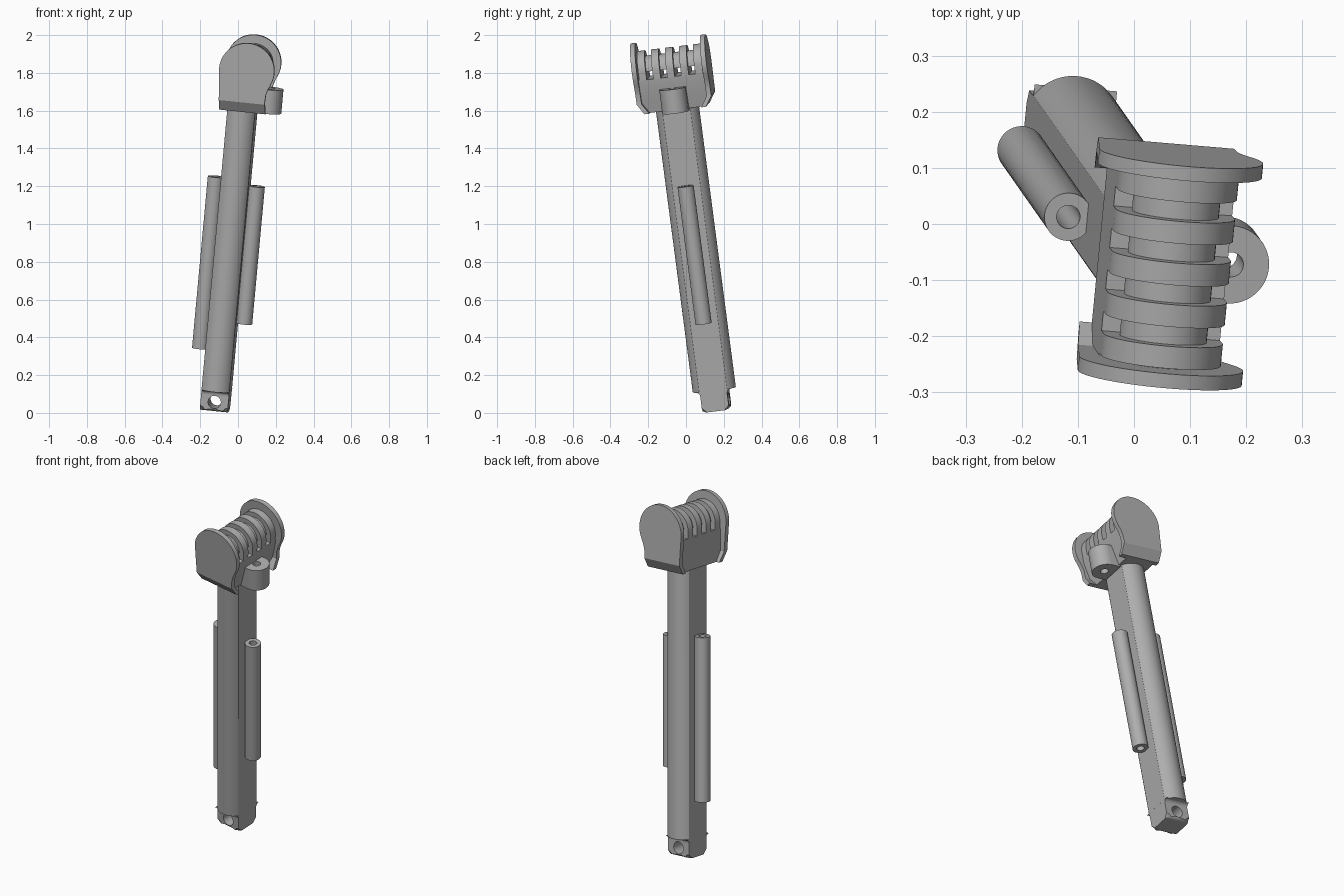
import bpy, bmesh
from math import sin, cos, radians
from mathutils import Matrix, Vector

cube = bpy.data.objects.get("Cube")
if cube:
    bpy.data.objects.remove(cube)

# Tilted frame: u across, v front to back, w along the shaft
W = Vector((0.092, -0.131, 1)).normalized()
V = W.cross(Vector((1, -0.085, -0.1))).normalized()
U = V.cross(W)
FRAME = Matrix((U, V, W)).transposed().to_4x4()
FRAME.translation = (-0.124, 0.166, 0)

grey = bpy.data.materials.new("plain grey")
grey.use_nodes = True
COLOUR = (0.42, 0.42, 0.42, 1)
grey.diffuse_color = COLOUR
grey.node_tree.nodes["Principled BSDF"].inputs["Base Color"].default_value = COLOUR

PLANES = {
    "uv": lambda a, b, t: (a, b, t),
    "uw": lambda a, b, t: (a, t, b),
    "vw": lambda a, b, t: (t, a, b),
}


def arc(cx, cy, r, start, end, n=24):
    steps = [radians(start + (end - start) * i / n) for i in range(n + 1)]
    return [(cx + r * cos(a), cy + r * sin(a)) for a in steps]


def circle(cx, cy, r, n=40):
    return arc(cx, cy, r, 0, 360, n)[:-1]


def prism(name, plane, loops, lo, hi, edit=None):
    """Extrude a flat outline (later loops are holes) from lo to hi."""
    curve = bpy.data.curves.new(name, "CURVE")
    curve.dimensions = "2D"
    curve.fill_mode = "BOTH"
    curve.extrude = (hi - lo) / 2
    for loop in loops:
        spline = curve.splines.new("POLY")
        spline.points.add(len(loop) - 1)
        for point, (a, b) in zip(spline.points, loop):
            point.co = (a, b, 0, 1)
        spline.use_cyclic_u = True
    temp = bpy.data.objects.new(name, curve)
    bpy.context.collection.objects.link(temp)
    graph = bpy.context.evaluated_depsgraph_get()
    mesh = bpy.data.meshes.new_from_object(temp.evaluated_get(graph))
    bpy.data.objects.remove(temp)
    bpy.data.curves.remove(curve)

    bm = bmesh.new()
    bm.from_mesh(mesh)
    bmesh.ops.remove_doubles(bm, verts=bm.verts, dist=1e-5)
    for v in bm.verts:
        v.co = PLANES[plane](v.co.x, v.co.y, v.co.z + (lo + hi) / 2)
    if edit:
        edit(bm)
    bmesh.ops.recalc_face_normals(bm, faces=bm.faces)
    bm.to_mesh(mesh)
    bm.free()
    mesh.name = name
    mesh.materials.clear()
    mesh.materials.append(grey)
    obj = bpy.data.objects.new(name, mesh)
    bpy.context.collection.objects.link(obj)
    obj.matrix_world = FRAME
    bpy.ops.object.select_all(action="DESELECT")
    obj.select_set(True)
    bpy.context.view_layer.objects.active = obj
    bpy.ops.object.shade_smooth_by_angle(angle=radians(25))
    return obj


def bend_bottom(bm):
    """Turn the lower edge of the head inward, below a crease."""
    crease, bottom = 1.69, 1.635
    geom = bm.verts[:] + bm.edges[:] + bm.faces[:]
    bmesh.ops.bisect_plane(bm, geom=geom, plane_co=(0, 0, crease), plane_no=(0, 0, 1))
    for v in bm.verts:
        if v.co.z < crease:
            shift = 0.035 * (crease - v.co.z) / (crease - bottom)
            v.co.y += -shift if v.co.y > 0 else shift


def round_foot(bm):
    edges = [e for e in bm.edges if all(v.co.z < 0.02 for v in e.verts)
             and abs(e.verts[0].co.y - e.verts[1].co.y) < 1e-4]
    bmesh.ops.bevel(bm, geom=edges, offset=0.025, segments=6, profile=0.5, affect="EDGES")


# Shaft with flat sides and rounded front and back
HALF = 0.074
bow = arc(0, 0.0275, 0.0875, 32, 148)
shaft = bow + [(-a, -b) for a, b in bow]
prism("shaft", "uv", [shaft], 0.125, 1.65)

# Foot tongue with cross hole, and its filleted shoulder
foot = [(-HALF, 0.016), (HALF, 0.016), (HALF, 0.13), (-HALF, 0.13)]
prism("foot_tongue", "uw", [foot, circle(0, 0.066, 0.034)], -0.072, 0.072, round_foot)
flare = arc(0.094, 0.104, 0.022, 180, 90, 8)
shoulder = flare + [(-a, b) for a, b in reversed(flare)]
prism("foot_shoulder", "vw", [shoulder], -HALF, HALF)

# Tubes on both sides of the shaft
for name, u, lo, hi in (("right_tube", -0.108, 0.335, 1.256),
                        ("left_tube", 0.113, 0.49, 1.227)):
    prism(name, "uv", [circle(u, 0, 0.043), circle(u, 0, 0.021)], lo, hi)

# Head block, tapering on one side
CU, CW, FLOOR = 0.02, 1.855, 1.815
block = [(-0.087, 1.635), (0.09, 1.635), (0.122, 1.775), (0.126, FLOOR), (-0.087, FLOOR)]
prism("head_block", "uw", [block], -0.176, 0.176, bend_bottom)

# Ribs with a half-round core, leaving a slot under the core
rib = [(-0.087, FLOOR), (0.126, FLOOR)] + arc(CU, CW, 0.107, 0, 180, 32)
for i in range(-2, 3):
    prism("head_rib", "uw", [rib], i * 0.075 - 0.02, i * 0.075 + 0.02)
prism("head_core", "uw", [arc(CU, CW, 0.078, 0, 180)], -0.176, 0.176)

# End plates with rounded tops and a waist
plate = arc(CU, CW + 0.005, 0.147, -25, 180, 40) + [
    (-0.109, 1.635), (0.137, 1.635), (0.131, 1.70), (0.133, 1.74), (0.141, 1.77)]
prism("front_plate", "uw", [plate], -0.2, -0.174, bend_bottom)
prism("back_plate", "uw", [plate], 0.174, 0.2, bend_bottom)

# Side lug with a vertical hole
lug = arc(0.137, 0, 0.07, -90, 90) + [(0.08, 0.07), (0.08, -0.07)]
prism("side_lug", "uv", [lug, circle(0.139, 0, 0.022)], 1.625, 1.754)
